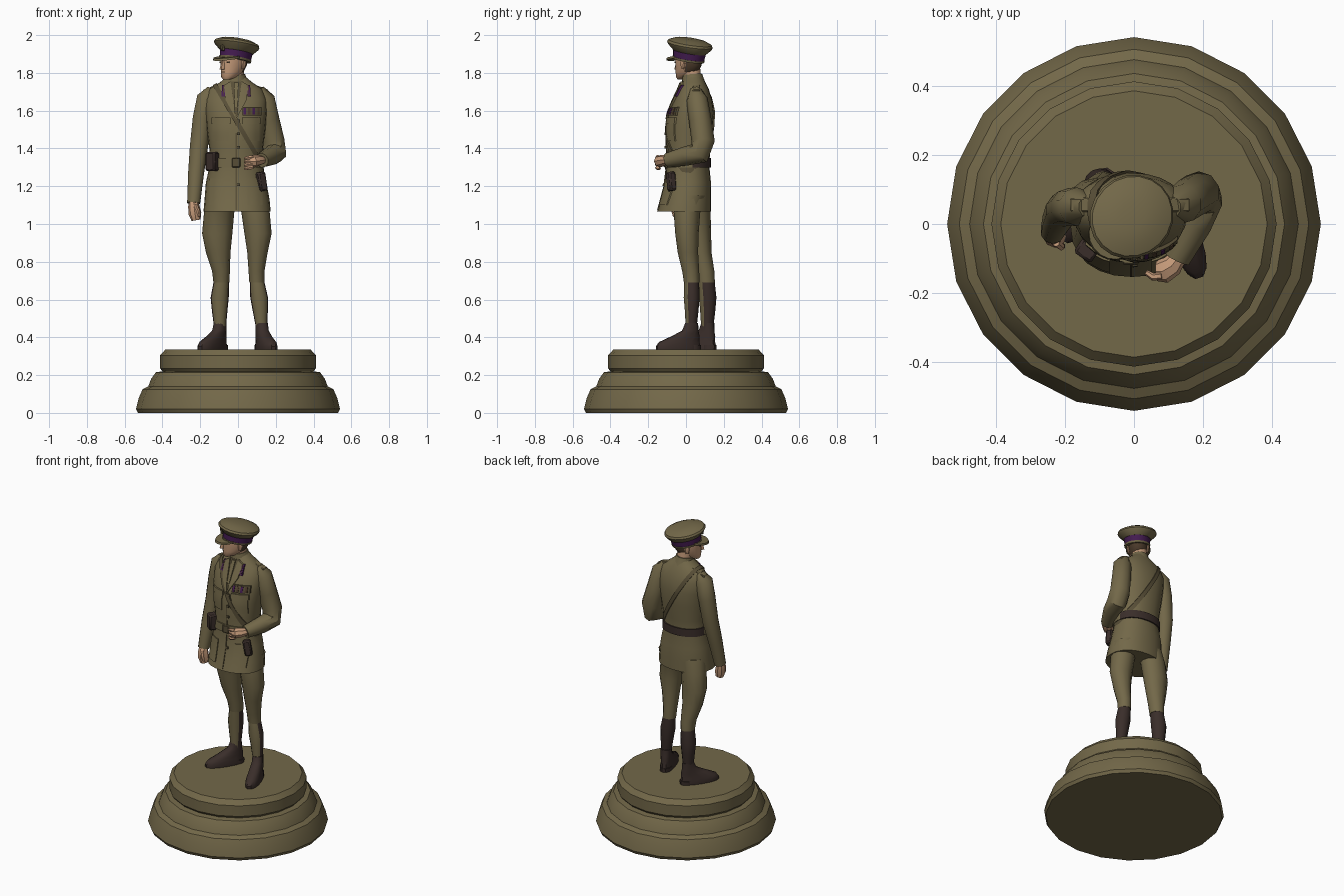
import bpy, bmesh, math
from mathutils import Vector, Matrix
from mathutils.bvhtree import BVHTree

def material(name, rgb):
    m = bpy.data.materials.new(name)
    m.diffuse_color = (*rgb, 1)
    return m

KHAKI = material("khaki", (0.17, 0.138, 0.066))
LEATHER = material("dark leather", (0.042, 0.027, 0.023))
SKIN = material("skin", (0.55, 0.32, 0.19))
PURPLE = material("purple band", (0.06, 0.012, 0.085))
HAIR = material("brown hair", (0.075, 0.045, 0.025))
SHADE = material("dark khaki", (0.095, 0.075, 0.037))

def finish(name, bm, mats, rule=None):
    bmesh.ops.recalc_face_normals(bm, faces=bm.faces)
    me = bpy.data.meshes.new(name)
    if rule:
        for f in bm.faces:
            f.material_index = rule(f.calc_center_median(), f.normal)
    bm.to_mesh(me)
    for m in mats:
        me.materials.append(m)
    ob = bpy.data.objects.new(name, me)
    bpy.context.collection.objects.link(ob)
    return ob

def skin_rings(rings, closed=False):
    """Mesh joining equal-sized rings of points."""
    bm = bmesh.new()
    vs = [[bm.verts.new(p) for p in r] for r in rings]
    n = len(vs[0])
    pairs = list(zip(vs, vs[1:])) + ([(vs[-1], vs[0])] if closed else [])
    for a, b in pairs:
        for i in range(n):
            bm.faces.new((a[i], a[(i + 1) % n], b[(i + 1) % n], b[i]))
    if not closed:
        bm.faces.new(vs[0])
        bm.faces.new(vs[-1])
    return bm

def oval(rx, ry, n, p=2.0):
    pts = []
    for i in range(n):
        t = 2 * math.pi * i / n
        c, s = math.cos(t), math.sin(t)
        pts.append((math.copysign(abs(c) ** (2 / p), c) * rx, math.copysign(abs(s) ** (2 / p), s) * ry))
    return pts

def loft(name, rows, mats, n=16, p=2.0, mat=None, rule=None):
    """Rows of (cx, cy, z, rx, ry), bottom to top."""
    bm = skin_rings([[Vector((cx + x, cy + y, z)) for x, y in oval(rx, ry, n, p)]
                     for cx, cy, z, rx, ry in rows])
    if mat:
        bm.transform(mat)
    return finish(name, bm, mats, rule), bm

def tube(name, path, mats, n=10, ref=(1, 0, 0), flat=1.0):
    """Path of (x, y, z, radius)."""
    pts = [Vector(q[:3]) for q in path]
    rings = []
    for i, q in enumerate(path):
        t = (pts[min(i + 1, len(pts) - 1)] - pts[max(i - 1, 0)]).normalized()
        a = t.cross(Vector(ref)).normalized()
        b = t.cross(a)
        rings.append([pts[i] + a * x + b * y for x, y in oval(q[3], q[3] * flat, n)])
    return finish(name, skin_rings(rings), mats)

def box(name, loc, size, mats, rot=(0, 0, 0), bevel=0.008):
    bm = bmesh.new()
    bmesh.ops.create_cube(bm, size=1)
    bm.transform(Matrix.Diagonal((*size, 1)))
    bmesh.ops.bevel(bm, geom=bm.edges[:], offset=bevel, segments=1, affect='EDGES')
    rx, ry, rz = (math.radians(a) for a in rot)
    bm.transform(Matrix.Translation(loc) @ Matrix.Rotation(rz, 4, 'Z') @ Matrix.Rotation(ry, 4, 'Y') @ Matrix.Rotation(rx, 4, 'X'))
    return finish(name, bm, mats)

# Plinth
PLINTH = [(0.53, 0), (0.54, 0.02), (0.525, 0.08), (0.505, 0.125), (0.475, 0.14), (0.46, 0.18),
          (0.435, 0.215), (0.40, 0.22), (0.412, 0.235), (0.412, 0.305), (0.385, 0.335)]
loft("plinth", [(0, 0, z, r, r) for r, z in PLINTH], [KHAKI], n=20)

# Legs: breeches, gaiters and boots
LEGS = {
    "left": ([(0.08, 0.025, 1.15, 0.085, 0.085), (0.093, 0.005, 1.06, 0.075, 0.07), (0.106, 0.005, 0.95, 0.072, 0.062),
              (0.103, 0.01, 0.85, 0.054, 0.054), (0.098, 0.025, 0.75, 0.042, 0.045), (0.1, 0.03, 0.69, 0.04, 0.041)],
             [(0.1, 0.03, 0.70, 0.038, 0.039), (0.112, 0.03, 0.61, 0.047, 0.042), (0.118, 0.03, 0.54, 0.04, 0.036),
              (0.125, 0.027, 0.44, 0.028, 0.028)], (0.125, 0.03), 19),
    "right": ([(-0.08, 0.035, 1.15, 0.085, 0.085), (-0.1, 0.06, 1.06, 0.08, 0.07), (-0.11, 0.07, 0.95, 0.08, 0.063),
               (-0.105, 0.08, 0.85, 0.065, 0.055), (-0.09, 0.1, 0.75, 0.047, 0.05), (-0.088, 0.107, 0.69, 0.042, 0.046)],
              [(-0.088, 0.107, 0.70, 0.04, 0.044), (-0.097, 0.115, 0.61, 0.048, 0.046), (-0.097, 0.115, 0.54, 0.041, 0.04),
               (-0.095, 0.112, 0.44, 0.03, 0.031)], (-0.095, 0.115), -33),
}
BOOT = [(0, -0.075, 0.333, 0.043, 0.122), (0, -0.075, 0.352, 0.044, 0.124), (0, -0.07, 0.375, 0.04, 0.112),
        (0, -0.035, 0.405, 0.036, 0.078), (0, -0.008, 0.435, 0.033, 0.044), (0, 0, 0.475, 0.032, 0.034)]
for side, (thigh, shin, ankle, yaw) in LEGS.items():
    loft(side + "_breeches", thigh, [KHAKI], n=12)
    loft(side + "_gaiter", shin, [KHAKI, LEATHER], n=12, rule=lambda c, nm: int(nm.y > -0.3 and c.z < 0.7))
    place = Matrix.Translation((*ankle, 0)) @ Matrix.Rotation(math.radians(yaw), 4, 'Z')
    loft(side + "_boot", BOOT, [LEATHER], n=14, p=2.3, mat=place)
    loft(side + "_boot_heel", [(0, 0.005, 0.333, 0.036, 0.045), (0, 0.005, 0.36, 0.037, 0.047)], [LEATHER], n=10, mat=place)

# Tunic
TUNIC = [(-0.005, -0.01, 1.065, 0.178, 0.143), (-0.005, 0.0, 1.13, 0.172, 0.133), (-0.01, 0.01, 1.22, 0.16, 0.122),
         (-0.01, 0.01, 1.32, 0.138, 0.112), (-0.01, 0.013, 1.4, 0.142, 0.118), (-0.01, 0.018, 1.5, 0.155, 0.123),
         (-0.01, 0.028, 1.59, 0.163, 0.12), (-0.012, 0.038, 1.66, 0.165, 0.1), (-0.012, 0.042, 1.715, 0.14, 0.078),
         (-0.01, 0.04, 1.75, 0.085, 0.062), (-0.01, 0.04, 1.78, 0.05, 0.045)]
tunic, tunic_bm = loft("tunic", TUNIC, [KHAKI], n=24, p=2.2)
surface = BVHTree.FromBMesh(tunic_bm)

def patch(name, corners, mats, lift=0.007):
    """Plate laid on the tunic front, outlined by (x, z) corners."""
    bm = bmesh.new()
    bm.faces.new([bm.verts.new((x, -1, z)) for x, z in corners])
    bmesh.ops.subdivide_edges(bm, edges=bm.edges[:], cuts=3, use_grid_fill=True)
    bmesh.ops.triangulate(bm, faces=bm.faces[:])
    for v in bm.verts:
        hit = surface.ray_cast(v.co, Vector((0, 1, 0)))[0]
        v.co.y = (hit.y if hit else 0.03) - lift
    ext = bmesh.ops.extrude_face_region(bm, geom=bm.faces[:])
    for g in ext["geom"]:
        if isinstance(g, bmesh.types.BMVert):
            g.co.y += lift + 0.002
    return finish(name, bm, mats)

def rect(x0, x1, z0, z1):
    return [(x0, z0), (x1, z0), (x1, z1), (x0, z1)]

def strap(name, centre, u, width, mats, rule=None, n=40):
    """Band where a plane through the y axis direction cuts the tunic."""
    c, u, y = Vector(centre), Vector(u).normalized(), Vector((0, 1, 0))
    w = u.cross(y) * width / 2
    rings = []
    for i in range(n):
        t = 2 * math.pi * i / n
        d = u * math.cos(t) + y * math.sin(t)
        a, b = surface.ray_cast(c + w, d)[0], surface.ray_cast(c - w, d)[0]
        rings.append([a - d * 0.004, a + d * 0.008, b + d * 0.008, b - d * 0.004])
    return finish(name, skin_rings(rings, True), mats, rule)

strap("belt", (-0.01, 0.01, 1.325), (1, 0, 0), 0.05, [KHAKI, LEATHER], lambda c, nm: int(c.y > 0.03))
strap("shoulder_strap", (0, 0.025, 1.53), (-0.13, 0, 0.22), 0.024, [SHADE])
box("belt_buckle", (-0.01, -0.112, 1.325), (0.045, 0.012, 0.05), [SHADE], bevel=0.004)
patch("front_seam", rect(-0.012, -0.006, 1.075, 1.56), [SHADE], 0.003)
for i, z in enumerate((1.2, 1.4, 1.47, 1.54)):
    patch("button_%d" % i, rect(-0.004, 0.01, z, z + 0.014), [SHADE], 0.009)
# Shirt, tie, lapels, collar tabs, pockets
patch("shirt_front", [(-0.05, 1.755), (-0.01, 1.56), (0.03, 1.755)], [SHADE], 0.004)
patch("tie", [(-0.022, 1.75), (-0.018, 1.62), (-0.002, 1.62), (0.002, 1.75)], [KHAKI], 0.012)
for side, s in (("left", 1), ("right", -1)):
    m = lambda pts: [(-0.01 + s * x, z) for x, z in pts]
    patch(side + "_lapel", m([(0.03, 1.755), (0.0, 1.555), (0.055, 1.655), (0.065, 1.735)]), [KHAKI], 0.012)
    patch(side + "_collar_tab", m([(0.06, 1.675), (0.078, 1.675), (0.074, 1.735), (0.055, 1.735)]), [PURPLE], 0.011)
    patch(side + "_tab_cord", m([(0.067, 1.68), (0.071, 1.68), (0.066, 1.735), (0.062, 1.735)]), [HAIR], 0.013)
    patch(side + "_chest_pocket", m(rect(0.035, 0.125, 1.44, 1.53)), [KHAKI], 0.006)
    patch(side + "_pocket_flap", m(rect(0.03, 0.13, 1.53, 1.565)), [KHAKI], 0.01)
    patch(side + "_skirt_pocket", m(rect(0.06, 0.14, 1.1, 1.24)), [KHAKI], 0.007)
    box(side + "_shoulder_board", (-0.012 + s * 0.125, 0.055, 1.722), (0.1, 0.04, 0.012), [KHAKI], (0, s * 20, 0), 0.004)
patch("ribbon_bar", rect(0.025, 0.125, 1.575, 1.62), [SHADE], 0.011)
for i in range(4):
    patch("ribbon_%d" % i, rect(0.03 + i * 0.024, 0.042 + i * 0.024, 1.58, 1.615), [(PURPLE, HAIR)[i % 2]], 0.013)
tube("collar", [(-0.01, 0.04, 1.735, 0.066), (-0.012, 0.036, 1.765, 0.058), (-0.014, 0.034, 1.79, 0.052)], [KHAKI], n=16)
# Holster and pouch
box("right_pouch", (-0.135, -0.075, 1.33), (0.06, 0.055, 0.1), [LEATHER], (0, 0, -35))
box("left_holster", (0.125, -0.078, 1.225), (0.045, 0.04, 0.1), [LEATHER], (0, -10, 30))

# Sleeves
tube("right_sleeve", [(-0.135, 0.05, 1.712, 0.03), (-0.165, 0.05, 1.665, 0.056), (-0.188, 0.05, 1.56, 0.054),
                      (-0.207, 0.04, 1.41, 0.05), (-0.222, 0.01, 1.27, 0.044), (-0.235, -0.022, 1.11, 0.036)], [KHAKI])
tube("left_sleeve", [(0.11, 0.05, 1.712, 0.03), (0.14, 0.058, 1.66, 0.057), (0.162, 0.075, 1.55, 0.06),
                     (0.187, 0.09, 1.44, 0.062), (0.195, 0.07, 1.375, 0.062), (0.175, 0.0, 1.36, 0.051),
                     (0.125, -0.1, 1.337, 0.039)], [KHAKI])
# Hands
tube("right_hand", [(-0.235, -0.02, 1.13, 0.022), (-0.234, -0.03, 1.095, 0.03), (-0.228, -0.035, 1.055, 0.034),
                    (-0.222, -0.035, 1.02, 0.024)], [SKIN], n=8)
tube("right_thumb", [(-0.225, -0.055, 1.1, 0.011), (-0.21, -0.066, 1.065, 0.011), (-0.205, -0.062, 1.04, 0.007)], [SKIN], n=6)
tube("left_hand", [(0.133, -0.09, 1.34, 0.022), (0.11, -0.12, 1.337, 0.032), (0.085, -0.136, 1.332, 0.036),
                   (0.065, -0.137, 1.33, 0.028)], [SKIN], n=8, ref=(0, 0, 1), flat=0.9)
for i in range(4):
    z = 1.355 - i * 0.018
    tube("left_finger_%d" % i, [(0.08, -0.15, z, 0.011), (0.055, -0.153, z - 0.004, 0.011),
                                (0.035, -0.14, z - 0.008, 0.008)], [SKIN], n=6, ref=(0, 0, 1))

# Head, turned towards its right
turn = Matrix.Translation((-0.024, 0.012, 0)) @ Matrix.Rotation(math.radians(-45), 4, 'Z')
tube("neck", [(-0.01, 0.038, 1.74, 0.046), (-0.018, 0.025, 1.85, 0.047)], [SKIN], n=12)
inv = turn.inverted()
loft("head", [(0, -0.052, 1.765, 0.02, 0.018), (0, -0.035, 1.778, 0.038, 0.042), (0, -0.01, 1.805, 0.05, 0.07),
              (0, 0.002, 1.84, 0.058, 0.08), (0, 0.004, 1.87, 0.061, 0.083), (0, 0.004, 1.9, 0.06, 0.08)],
     [SKIN, HAIR], n=16, mat=turn, rule=lambda c, nm: int((inv @ c).y > 0.025 and c.z > 1.8))
loft("nose", [(0, -0.082, 1.818, 0.012, 0.018), (0, -0.08, 1.828, 0.012, 0.018), (0, -0.074, 1.868, 0.006, 0.01)], [SKIN], n=6, mat=turn)
loft("mouth", [(0, -0.068, 1.801, 0.018, 0.013), (0, -0.068, 1.807, 0.018, 0.013)], [HAIR], n=8, mat=turn)
for side, s in (("left", 1), ("right", -1)):
    loft(side + "_ear", [(s * 0.056, 0.015, 1.82, 0.006, 0.009), (s * 0.061, 0.018, 1.85, 0.008, 0.016),
                         (s * 0.06, 0.018, 1.87, 0.006, 0.012)], [SKIN], n=8, mat=turn)
    loft(side + "_eye", [(s * 0.025, -0.067, 1.853, 0.01, 0.007), (s * 0.025, -0.067, 1.86, 0.01, 0.007)], [HAIR], n=6, mat=turn)

# Cap, tilted up at the front
tilt = Matrix.Translation((-0.014, 0.014, 1.9)) @ Matrix.Rotation(math.radians(-45), 4, 'Z') @ Matrix.Rotation(math.radians(-11), 4, 'X')
loft("cap_band", [(0, 0.004, -0.025, 0.076, 0.09), (0, 0.004, 0.018, 0.08, 0.096)], [PURPLE], n=20, mat=tilt)
loft("cap_lower_band", [(0, 0.004, -0.034, 0.077, 0.091), (0, 0.004, -0.022, 0.079, 0.094)], [KHAKI], n=20, mat=tilt)
loft("cap_crown", [(0, 0.004, 0.012, 0.081, 0.097), (0, 0.002, 0.04, 0.113, 0.122), (0, 0.0, 0.05, 0.118, 0.127),
                   (0, 0.0, 0.062, 0.112, 0.121), (0, 0.0, 0.076, 0.08, 0.088), (0, 0.0, 0.083, 0.035, 0.04)],
     [KHAKI], n=20, mat=tilt)
visor = Matrix.Translation((-0.014, 0.014, 1.895)) @ Matrix.Rotation(math.radians(-45), 4, 'Z') @ Matrix.Rotation(math.radians(8), 4, 'X')
loft("cap_visor", [(0, -0.065, -0.012, 0.074, 0.075), (0, -0.062, 0.0, 0.074, 0.072)], [KHAKI], n=18, mat=visor)
loft("cap_badge", [(0, -0.096, 0.0, 0.012, 0.01), (0, -0.104, 0.03, 0.012, 0.01)], [SHADE], n=6, mat=tilt)

# Smooth shading with sharp edges kept
for ob in bpy.context.collection.objects:
    ob.select_set(True)
    bpy.context.view_layer.objects.active = ob
bpy.ops.object.shade_smooth_by_angle(angle=math.radians(38))
